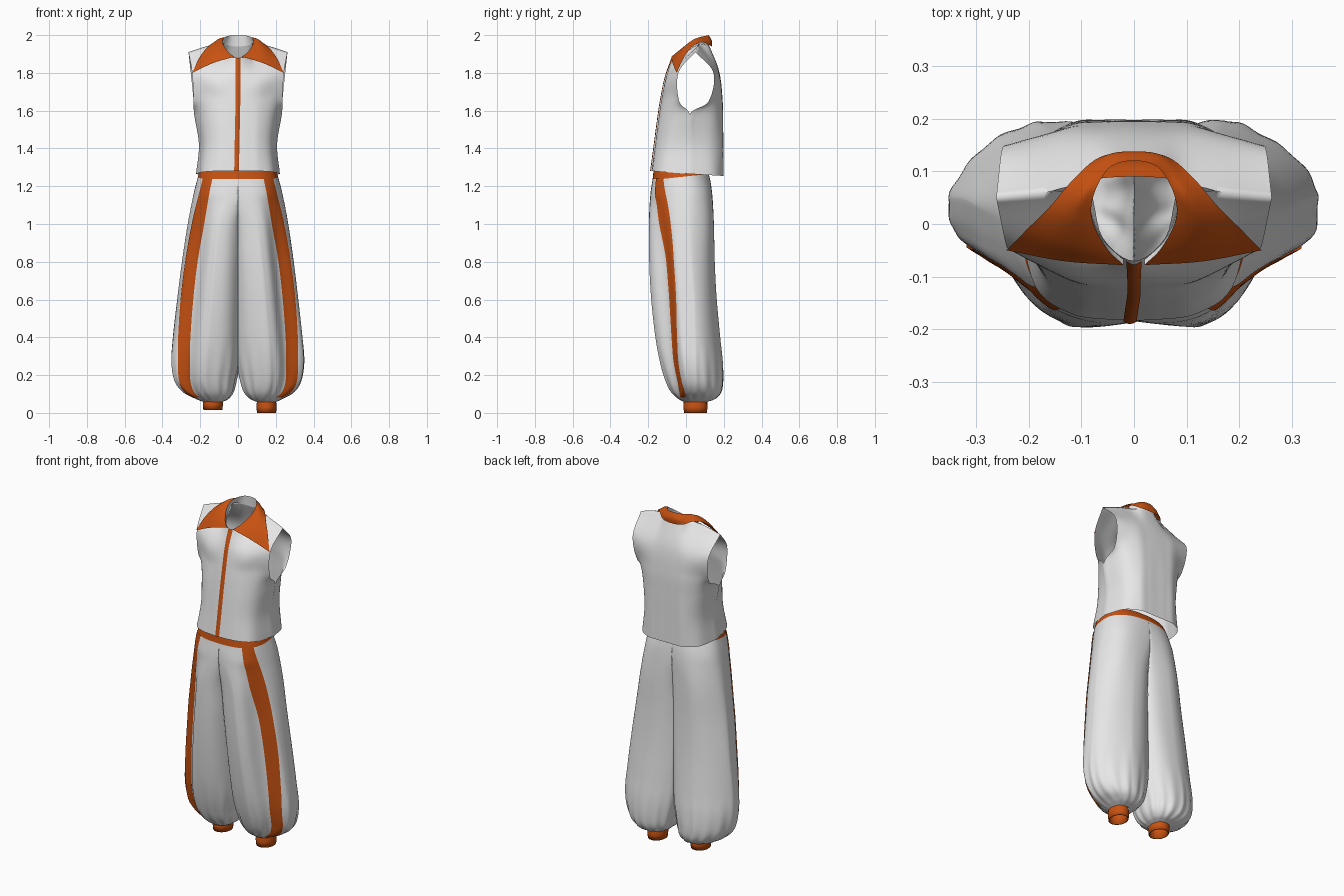
import bpy, bmesh, math

if "Cube" in bpy.data.objects:
    bpy.data.objects.remove(bpy.data.objects["Cube"])

def material(name, rgb):
    m = bpy.data.materials.new(name)
    m.diffuse_color = (*rgb, 1)
    m.use_nodes = True
    m.node_tree.nodes["Principled BSDF"].inputs["Base Color"].default_value = m.diffuse_color
    return m

WHITE = material("white cloth", (0.8, 0.8, 0.8))
ORANGE = material("orange trim", (0.58, 0.085, 0.006))

def curve(P, t):
    """Catmull-Rom through tuples P at index position t."""
    i = max(0, min(int(t), len(P) - 2))
    f = t - i
    b, c = P[i], P[i + 1]
    a = P[i - 1] if i else [2 * p - q for p, q in zip(b, c)]
    d = P[i + 2] if i + 2 < len(P) else [2 * q - p for p, q in zip(b, c)]
    return [0.5 * (2 * q + (r - p) * f + (2 * p - 5 * q + 4 * r - s) * f * f
                   + (3 * q - p - 3 * r + s) * f ** 3) for p, q, r, s in zip(a, b, c, d)]

def net_point(net, u, v):
    rows = [curve(r, u * (len(r) - 1)) for r in net]
    return curve(rows, v * (len(net) - 1))

def both(net):
    """Mirror half rows (starting on x = 0 or nearby) to full rows."""
    return [[(-x, y, z) for x, y, z in reversed(r[1:])] + list(r) for r in net]

def sheet(bm, f, nu, nv, closed=False):
    cols = nu if closed else nu + 1
    g = [[bm.verts.new(f(i / nu, j / nv)) for i in range(cols)] for j in range(nv + 1)]
    for j in range(nv):
        for i in range(nu):
            k = (i + 1) % cols
            bm.faces.new((g[j][i], g[j][k], g[j + 1][k], g[j + 1][i]))

def finish(name, bm, mats, weld=False):
    if weld:
        bmesh.ops.remove_doubles(bm, verts=bm.verts, dist=0.0005)
    bmesh.ops.recalc_face_normals(bm, faces=bm.faces)
    for f in bm.faces:
        f.smooth = True
    me = bpy.data.meshes.new(name)
    bm.to_mesh(me)
    bm.free()
    for m in mats:
        me.materials.append(m)
    ob = bpy.data.objects.new(name, me)
    bpy.context.collection.objects.link(ob)
    return ob

# Vest: half control nets from hem to neckline, centre to side
FRONT = both([
    [(0, -.183, 1.28), (.055, -.181, 1.28), (.12, -.17, 1.28), (.187, -.12, 1.275), (.222, .02, 1.265)],
    [(0, -.165, 1.41), (.055, -.163, 1.41), (.115, -.15, 1.41), (.175, -.098, 1.41), (.207, .02, 1.42)],
    [(0, -.148, 1.54), (.055, -.146, 1.54), (.115, -.133, 1.54), (.18, -.084, 1.55), (.232, .02, 1.58)],
    [(0, -.13, 1.66), (.055, -.127, 1.66), (.115, -.113, 1.66), (.185, -.075, 1.67), (.235, -.036, 1.65)],
    [(0, -.105, 1.78), (.055, -.102, 1.78), (.112, -.088, 1.79), (.18, -.065, 1.80), (.243, -.04, 1.80)],
    [(0, -.07, 1.88), (.06, -.025, 1.895), (.09, .07, 1.955), (.17, .06, 1.94), (.262, .05, 1.91)]])
BACK = both([
    [(0, .198, 1.255), (.06, .198, 1.255), (.12, .192, 1.255), (.19, .14, 1.258), (.222, .02, 1.265)],
    [(0, .197, 1.41), (.06, .197, 1.41), (.12, .19, 1.41), (.18, .132, 1.41), (.207, .02, 1.42)],
    [(0, .196, 1.54), (.06, .196, 1.54), (.12, .188, 1.54), (.187, .137, 1.55), (.232, .02, 1.58)],
    [(0, .193, 1.67), (.06, .192, 1.67), (.12, .187, 1.67), (.19, .155, 1.67), (.235, .12, 1.65)],
    [(0, .175, 1.81), (.06, .173, 1.81), (.12, .167, 1.81), (.19, .157, 1.80), (.25, .145, 1.80)],
    [(0, .125, 1.94), (.05, .115, 1.945), (.09, .07, 1.955), (.17, .06, 1.94), (.262, .05, 1.91)]])

def vest_point(net, u, v):
    x, y, z = net_point(net, u, v)
    return x, (.02 if u in (0, 1) and v < .401 else y), z   # keep side seams closed

bm = bmesh.new()
for net in (FRONT, BACK):
    sheet(bm, lambda u, v: vest_point(net, u, v), 48, 50)
finish("vest", bm, [WHITE], weld=True)

# Front placket
def placket(u, v):
    x, y, z = net_point(FRONT, 0.5 + (u - 0.5) * 0.058 + 0.03 * min(v, .6) - 0.018, v)
    return x, y - 0.003 - 0.004 * math.sin(u * math.pi), z
bm = bmesh.new()
sheet(bm, placket, 6, 40)
finish("placket", bm, [ORANGE])

# Collar: white inner stand up to the fold, orange fall down to the points
NECK = [(0, .122, 1.94), (.05, .112, 1.945), (.085, .07, 1.955), (.078, .01, 1.915),
        (.055, -.035, 1.89), (.02, -.068, 1.88)]
FOLD = [(0, .12, 2.0), (.045, .108, 1.997), (.075, .06, 1.985), (.08, .01, 1.955),
        (.053, -.045, 1.912), (.02, -.078, 1.885)]
EDGE = [(0, .137, 1.94), (.065, .127, 1.945), (.115, .085, 1.962), (.158, .035, 1.94),
        (.205, -.012, 1.88), (.242, -.05, 1.80)]
MID = [((a[0] + b[0]) / 2, (a[1] + b[1]) / 2 + (.008 if i < 2 else -.007),
        (a[2] + b[2]) / 2 + (0 if i < 2 else .010)) for i, (a, b) in enumerate(zip(FOLD, EDGE))]
for name, rows, mat in (("collar_stand", [NECK, FOLD], WHITE), ("collar", [FOLD, MID, EDGE], ORANGE)):
    net = both(rows)
    bm = bmesh.new()
    sheet(bm, lambda u, v: net_point(net, u, v), 60, 12)
    finish(name, bm, [mat])

# Trouser rows: z, inner x, outer x, front y, back y, widest y, squareness, stripe x from, to
LEG = [(1.28, -.2, .2, -.172, .09, -.01, 2.6, .13, .178),
       (1.237, -.212, .212, -.177, .12, -.01, 2.6, .135, .185),
       (1.15, -.14, .235, -.189, .138, .0, 2.1, .152, .207),
       (1.0, -.06, .265, -.197, .148, .015, 1.75, .177, .243),
       (.8, -.04, .295, -.195, .152, .03, 1.5, .212, .278),
       (.6, -.03, .32, -.183, .162, .045, 1.4, .235, .302),
       (.4, -.02, .343, -.16, .18, .05, 1.35, .25, .315),
       (.27, -.01, .352, -.135, .193, .05, 1.4, .253, .316),
       (.17, .01, .335, -.105, .195, .05, 1.5, .25, .31),
       (.11, .03, .295, -.075, .185, .05, 1.7, .23, .28),
       (.075, .06, .235, -.04, .155, .05, 2, .19, .222),
       (.058, .095, .198, -.012, .112, .05, 2, .17, .19)]
# Outer front quarter of the draped leg: flat facet that carries the stripe
FACET = [(1, 0), (.97, .26), (.87, .43), (.48, .6), (.24, .88), (0, 1)]
CROTCH = 0.75

def leg_point(a, t, side, dx, k=1.0):
    z, xi, xo, yf, yb, yc, n = curve(LEG, t)[:7]
    c, s = math.cos(a), math.sin(a)
    e = 2 / ((n if s < 0 else min(n, 2.1) + .15) if c > 0 else 2.3)
    px, py = math.copysign(abs(c) ** e, c), math.copysign(abs(s) ** e, s)
    if c > 0 and s < 0:
        w = max(0, min(1, (2.1 - n) / .6))
        fx, fy = curve(FACET, math.atan2(-s, c) / math.pi * 10)
        px, py = px + (fx - px) * w, py + (-fy - py) * w
    low = max(0, min(1, (t - 6) / 3)) * (1 if t < 10 else 11 - t)
    mid = max(0, min(1, (t - 1) / 2, (11 - t) / 2))
    k *= 1 + .025 * low * math.sin(15 * a + side) + .012 * mid * math.sin(6 * a + .5 * t + side)
    x = (xi + xo) / 2 + (xo - xi) / 2 * px * k
    y = yc + (yc - yf if s < 0 else yb - yc) * py * k
    x += dx * max(0, min(1, (t - 8) / 3))
    z += .16 * max(0, y + .14) * max(0, 1 - t / 3)      # waist rises to the back
    return side * max(x, 0), y, z

def stripe_point(u, v, side, dx):
    t = 0.9 + 8.9 * v
    r = curve(LEG, t)
    x = r[7] + (r[8] - r[7]) * u
    lo, hi = -math.pi / 2, 0
    for _ in range(18):                                  # find the angle that reaches x
        a = (lo + hi) / 2
        lo, hi = (a, hi) if abs(leg_point(a, t, side, dx)[0]) < x else (lo, a)
    p = leg_point(a, t, side, dx)
    return p[0] + side * .002, p[1] - .004, p[2]

for label, side, dx, lift in (("right", 1, .004, 0), ("left", -1, -.014, .016)):
    # Balloon leg; its top rows are half of the waistband
    bm = bmesh.new()
    sheet(bm, lambda u, v: leg_point(u * math.tau, v * 11, side, dx), 120, 66, True)
    for i, f in enumerate(bm.faces):
        f.material_index = int(i < 6 * 120)
    inner = [f for f in bm.faces if all(abs(v.co.x) < 1e-5 for v in f.verts)
             and f.calc_center_median().z > CROTCH]
    bmesh.ops.delete(bm, geom=inner, context='FACES')
    finish(label + "_trouser_leg", bm, [WHITE, ORANGE])
    # Side stripe
    bm = bmesh.new()
    sheet(bm, lambda u, v: stripe_point(u, v, side, dx), 10, 70)
    finish(label + "_stripe", bm, [ORANGE])
    # Ankle cuff, an open ring
    prof = [(.95, .066), (1.0, .05), (1.03, .03), (.97, .0), (.88, .0), (.88, .06)]
    def cuff(u, v):
        r, z = prof[round(v * 5)]
        a = u * math.tau
        return (side * (.147 + dx) + .052 * r * math.cos(a), .05 + .062 * r * math.sin(a), z + lift)
    bm = bmesh.new()
    sheet(bm, cuff, 40, 5, True)
    finish(label + "_cuff", bm, [ORANGE])
